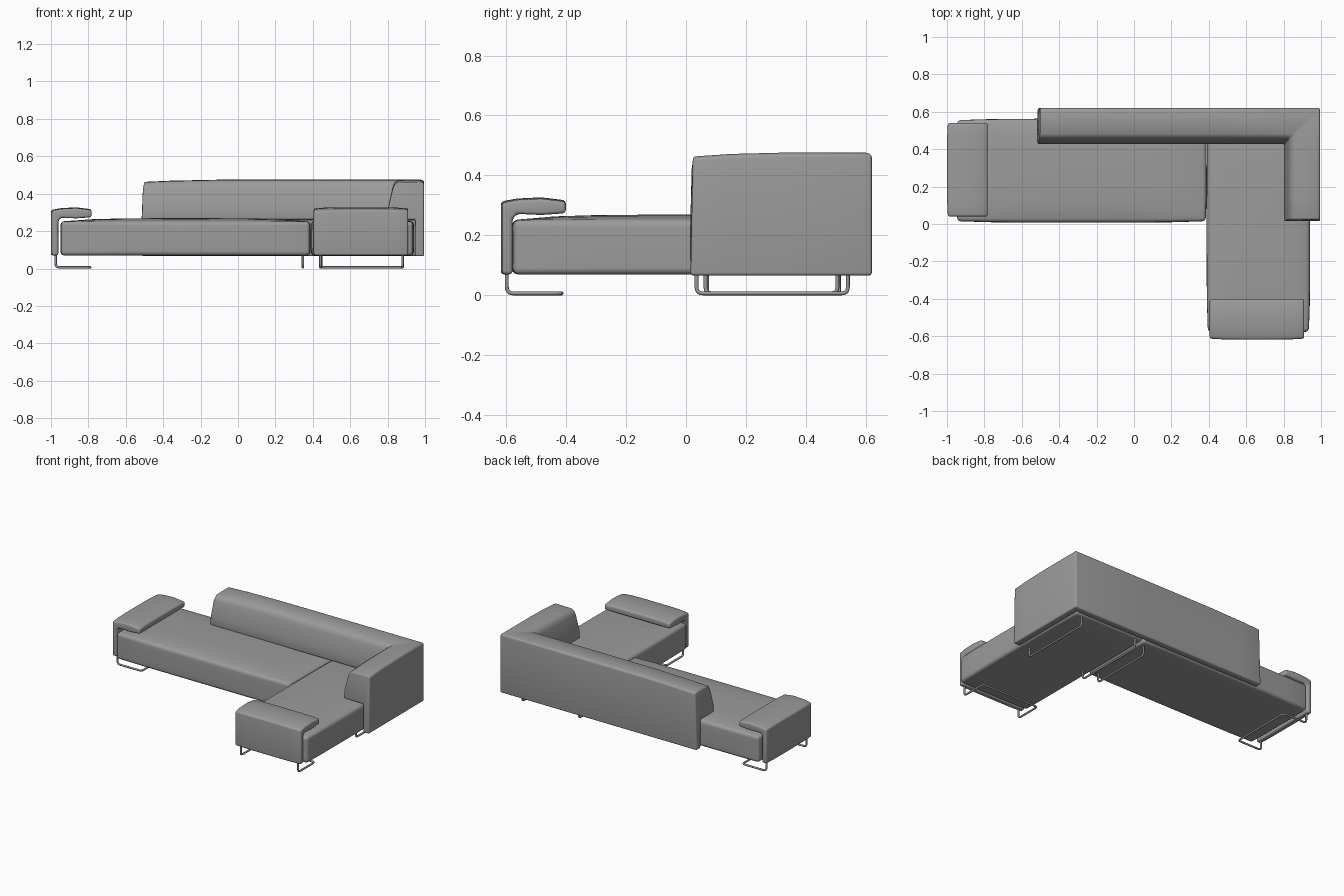
import bpy, bmesh
from mathutils import Vector

if "Cube" in bpy.data.objects:
    bpy.data.objects.remove(bpy.data.objects["Cube"], do_unlink=True)


def flat_colour(name, rgb):
    mat = bpy.data.materials.new(name)
    mat.use_nodes = True
    mat.diffuse_color = (*rgb, 1)
    mat.node_tree.nodes["Principled BSDF"].inputs["Base Color"].default_value = (*rgb, 1)
    return mat


GREY = flat_colour("grey_fabric", (0.33, 0.33, 0.33))


def finish(name, bm, width):
    """Turn a bmesh into an object with soft rounded edges."""
    bmesh.ops.recalc_face_normals(bm, faces=bm.faces)
    mesh = bpy.data.meshes.new(name)
    bm.to_mesh(mesh)
    bm.free()
    mesh.materials.append(GREY)
    obj = bpy.data.objects.new(name, mesh)
    bpy.context.collection.objects.link(obj)
    bpy.ops.object.select_all(action='DESELECT')
    obj.select_set(True)
    bpy.context.view_layer.objects.active = obj
    bevel = obj.modifiers.new("soft_edges", 'BEVEL')
    bevel.width, bevel.segments = width, 4
    bevel.limit_method, bevel.angle_limit = 'ANGLE', 0.6
    bpy.ops.object.modifier_apply(modifier=bevel.name)
    bpy.ops.object.shade_smooth_by_angle(angle=0.6)
    return obj


def cushion(name, low, high, bulge, width=0.018):
    """Box whose sides swell outward by bulge on each axis (top only in z)."""
    low, high = Vector(low), Vector(high)
    mid, half = (low + high) / 2, (high - low) / 2
    bm = bmesh.new()
    bmesh.ops.create_cube(bm, size=2)
    bmesh.ops.subdivide_edges(bm, edges=bm.edges[:], cuts=7, use_grid_fill=True)
    for v in bm.verts:
        u = v.co.copy()
        fade = [1 - c ** 4 for c in u]
        p = Vector(m + h * c for m, h, c in zip(mid, half, u))
        p.x += u.x * bulge[0] * fade[1] * (0.5 + fade[2] / 2)
        p.y += u.y * bulge[1] * fade[0] * (0.5 + fade[2] / 2)
        p.z += max(u.z, 0) * bulge[2] * (0.2 + 0.8 * fade[0] * fade[1])
        v.co = p
    return finish(name, bm, width)


def loft(name, rings, width):
    """Skin closed rings of points and cap both ends."""
    bm = bmesh.new()
    loops = [[bm.verts.new(p) for p in ring] for ring in rings]
    for a, b in zip(loops, loops[1:]):
        for i in range(len(a)):
            j = (i + 1) % len(a)
            bm.faces.new((a[i], a[j], b[j], b[i]))
    bm.faces.new(loops[0])
    bm.faces.new(loops[-1])
    return finish(name, bm, width)


# Seats
cushion("long_seat", (-0.945, 0.015, 0.07), (0.383, 0.555, 0.247), (0.005, 0.008, 0.022))
cushion("chaise_seat", (0.395, -0.575, 0.07), (0.935, 0.555, 0.247), (0.007, 0.008, 0.022))

# Corner backrest: one section carried round the mitred corner
BACK = [(0, 0.066), (0.048, 0.066), (0.048, 0.262), (0.192, 0.262), (0.192, 0.325),
        (0.168, 0.435), (0.158, 0.46), (0.138, 0.474), (0.02, 0.476), (0, 0.47)]
OUT_X, OUT_Y = 0.995, 0.62


def crown(z, drop):
    return z - drop * max(0, (z - 0.26) / 0.2)


rings = []
for x, drop in ((-0.515, 0.012), (-0.36, 0.006), (-0.1, 0.001), (0.4, 0)):
    lean = 0.012 if drop > 0.01 else 0
    rings.append([(x + lean * (z > 0.4), OUT_Y - d, crown(z, drop)) for d, z in BACK])
rings.append([(OUT_X - d, OUT_Y - d, z) for d, z in BACK])
for y, drop in ((0.32, 0), (0.15, 0.004), (0.015, 0.012)):
    lean = 0.008 if drop > 0.01 else 0
    rings.append([(OUT_X - d, y + lean * (z > 0.4), crown(z, drop)) for d, z in BACK])
loft("corner_backrest", rings, 0.01)

# Folded armrests: upright panel with a padded top flap
ARM = [(0, 0.07), (0.034, 0.07), (0.034, 0.255), (0.05, 0.272), (0.13, 0.268),
       (0.212, 0.274), (0.212, 0.312), (0.13, 0.322), (0.05, 0.318), (0, 0.308)]


def armrest(name, start, end, place):
    rings = []
    for i in range(9):
        t = i / 8
        swell = 0.005 * (1 - (2 * t - 1) ** 4)
        s = start + (end - start) * t
        rings.append([place(d - (swell if d == 0 else 0), s, z + (swell if z > 0.3 else 0))
                      for d, z in ARM])
    loft(name, rings, 0.012)


armrest("side_armrest", 0.04, 0.54, lambda d, s, z: (-0.995 + d, s, z))
armrest("front_armrest", 0.405, 0.91, lambda d, s, z: (s, -0.613 + d, z))


def tube(name, points, radius=0.0065, fillet=0.022):
    """Bent metal tube with rounded corners."""
    pts = [Vector(p) for p in points]
    path = [pts[0]]
    for a, b, c in zip(pts, pts[1:], pts[2:]):
        p, q = b + (a - b).normalized() * fillet, b + (c - b).normalized() * fillet
        for i in range(6):
            t = i / 5
            path.append(p * (1 - t) ** 2 + b * 2 * t * (1 - t) + q * t * t)
    path.append(pts[-1])
    curve = bpy.data.curves.new(name, 'CURVE')
    curve.dimensions = '3D'
    curve.bevel_depth, curve.bevel_resolution = radius, 2
    curve.use_fill_caps = True
    spline = curve.splines.new('POLY')
    spline.points.add(len(path) - 1)
    for sp, co in zip(spline.points, path):
        sp.co = (*co, 1)
    curve.materials.append(GREY)
    bpy.context.collection.objects.link(bpy.data.objects.new(name, curve))


# Sled legs under the armrests
TOP, FLOOR = 0.08, 0.0065
tube("side_leg", [(-0.975, 0.07, TOP), (-0.975, 0.07, FLOOR), (-0.79, 0.07, FLOOR),
                  (-0.79, 0.51, FLOOR), (-0.975, 0.51, FLOOR), (-0.975, 0.51, TOP)])
tube("front_leg", [(0.44, -0.598, TOP), (0.44, -0.598, FLOOR), (0.44, -0.415, FLOOR),
                   (0.88, -0.415, FLOOR), (0.88, -0.598, FLOOR), (0.88, -0.598, TOP)])

# Hoop legs under the middle and the corner
for name, x, y0, y1 in (("middle_leg", 0.347, 0.065, 0.505),
                        ("inner_corner_leg", 0.445, 0.035, 0.54),
                        ("outer_corner_leg", 0.88, 0.035, 0.54)):
    tube(name, [(x, y0, TOP), (x, y0, FLOOR), (x, y1, FLOOR), (x, y1, TOP)])
